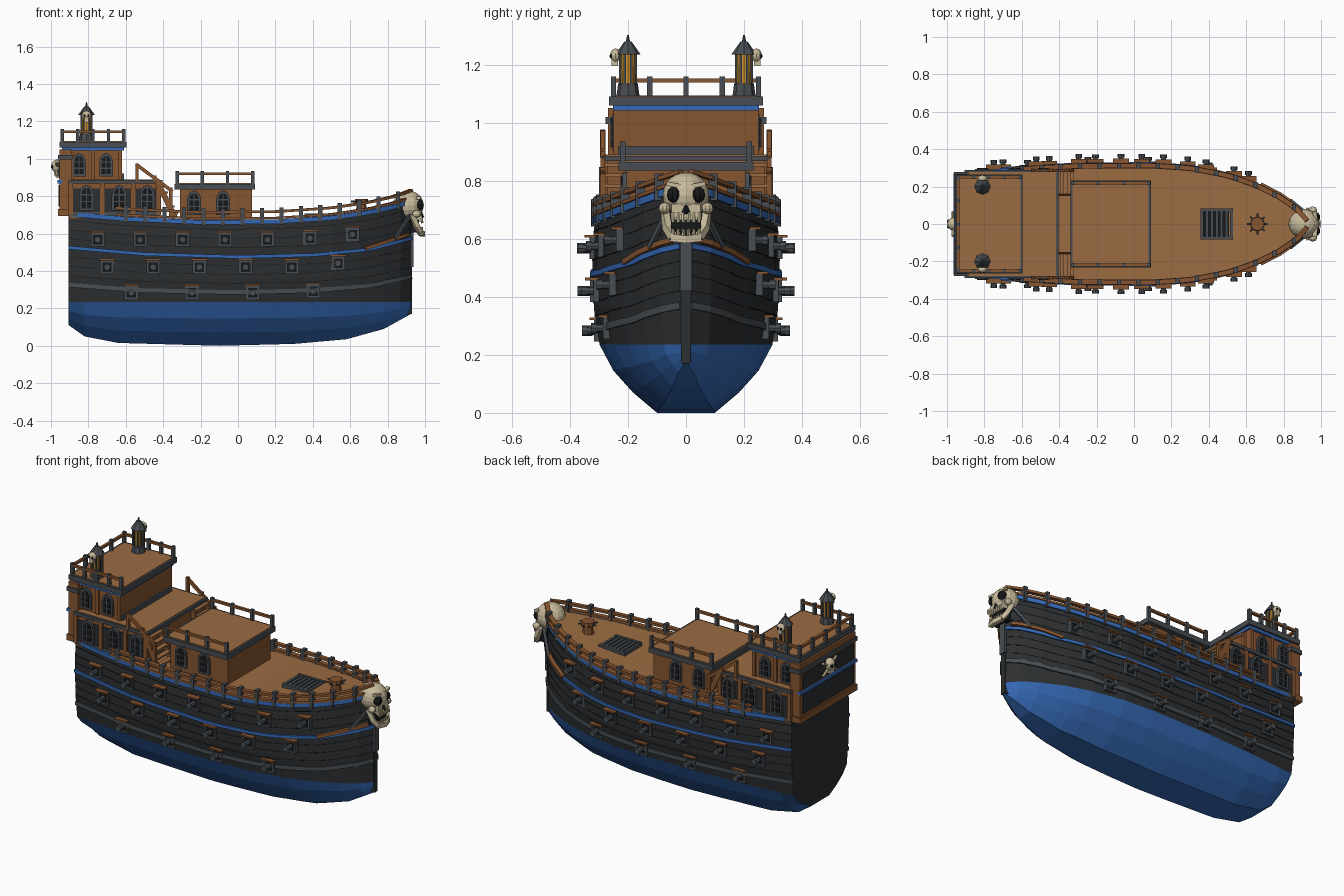
import bpy, bmesh, math
from mathutils import Vector, Matrix

if "Cube" in bpy.data.objects:
    bpy.data.objects.remove(bpy.data.objects["Cube"])

COL = dict(deck=(.33, .15, .055), wood=(.24, .09, .03), black=(.025, .028, .03), blue=(.035, .14, .46),
           grey=(.065, .075, .085), dark=(.008, .009, .01), bone=(.58, .5, .33), gold=(.7, .33, .03))
MATS = {}
for n, c in COL.items():
    MATS[n] = bpy.data.materials.new(n)
    MATS[n].diffuse_color = (*c, 1)
parts = []

def part(name, mat):
    bm = bmesh.new()
    parts.append((name, mat, bm))
    return bm

def box(bm, x0, x1, y0, y1, z0, z1):
    m = Matrix.Translation(((x0+x1)/2, (y0+y1)/2, (z0+z1)/2)) @ Matrix.Diagonal((abs(x1-x0), abs(y1-y0), abs(z1-z0), 1))
    bmesh.ops.create_cube(bm, size=1, matrix=m)

def cone(bm, p, q, r1, r2, seg=8):
    p, q = Vector(p), Vector(q)
    rot = (q-p).to_track_quat('Z', 'Y').to_matrix().to_4x4()
    bmesh.ops.create_cone(bm, cap_ends=True, segments=seg, radius1=r1, radius2=r2, depth=(q-p).length,
                          matrix=Matrix.Translation((p+q)/2) @ rot)

def ball(bm, c, r, seg=12):
    bmesh.ops.create_uvsphere(bm, u_segments=seg, v_segments=seg*2//3, radius=1,
                              matrix=Matrix.Translation(c) @ Matrix.Diagonal((*r, 1)))

def sweep(bm, pts, w, h):
    """Rectangular bar along a path, w sideways and h upwards."""
    pts = [Vector(p) for p in pts]
    rings = []
    for i, p in enumerate(pts):
        t = pts[min(i+1, len(pts)-1)] - pts[max(i-1, 0)]
        n = Vector((-t.y, t.x, 0)).normalized()
        up = t.cross(n).normalized()
        rings.append([bm.verts.new(p + n*a*w/2 + up*b*h/2) for a, b in ((1, 1), (-1, 1), (-1, -1), (1, -1))])
    for a, b in zip(rings, rings[1:]):
        for j in range(4):
            bm.faces.new((a[j], a[j-1], b[j-1], b[j]))
    bm.faces.new(rings[0])
    bm.faces.new(rings[-1])

def lerp(tab, x):
    if x <= tab[0][0]: return tab[0][1]
    for (a, u), (b, v) in zip(tab, tab[1:]):
        if x <= b: return u + (v-u)*(x-a)/(b-a)
    return tab[-1][1]

# hull lines: half beam, keel height, sheer height
BEAM = [(-.905, .275), (-.6, .303), (-.3, .32), (.1, .322), (.3, .308), (.5, .268), (.65, .215), (.78, .148), (.87, .085), (.925, .018)]
KEEL = [(-.905, .11), (-.82, .05), (-.64, .015), (-.1, 0), (.3, .01), (.58, .035), (.78, .09), (.925, .17)]
SHEER = [(-.905, .715), (-.6, .69), (-.2, .672), (.2, .675), (.5, .695), (.7, .725), (.85, .76), (.925, .79)]
MIDWALE = [(-.905, .525), (-.5, .49), (0, .475), (.4, .485), (.7, .515), (.925, .575)]
LOWWALE = [(-.905, .325), (-.5, .295), (0, .285), (.4, .295), (.7, .32), (.925, .37)]
FR = (.31, .57, .78, .925, .985, 1.0, 1.0, .97)
XS = sorted({p[0] for t in (BEAM, KEEL, SHEER) for p in t})

def section(x):
    w, k, s = lerp(BEAM, x), lerp(KEEL, x), lerp(SHEER, x)
    d, e = .235-k, s-.235
    zs = (k, k+.3*d, k+.62*d, .235, .235+.28*e, .235+.55*e, .235+.8*e, s)
    return [(z, w*f) for z, f in zip(zs, FR)]

def hull_y(x, z): return lerp(section(x), z)

def hull_skin(bm, lo, hi):
    for s in (1, -1):
        rows = [[bm.verts.new((x, s*y, z)) for z, y in section(x)[lo:hi]] for x in XS]
        for a, b in zip(rows, rows[1:]):
            for j in range(len(a)-1):
                bm.faces.new((a[j], a[j+1], b[j+1], b[j]))

def bridge(bm, lvl, dz=0):
    rows = [[bm.verts.new((x, s*section(x)[lvl][1], section(x)[lvl][0]+dz)) for s in (1, -1)] for x in XS]
    for a, b in zip(rows, rows[1:]):
        bm.faces.new((a[0], a[1], b[1], b[0]))

lower = part("hull_bottom", 'blue')
hull_skin(lower, 0, 4)
bridge(lower, 0)
upper = part("hull_topsides", 'black')
hull_skin(upper, 3, 8)
for x in (XS[0], XS[-1]):      # transom and stem face
    sec = section(x)
    upper.faces.new([upper.verts.new((x, y, z)) for z, y in sec] + [upper.verts.new((x, -y, z)) for z, y in sec[::-1]])
bridge(part("main_deck", 'deck'), 7, -.002)

# wales, stripes and plank seams along both sides
PATH = [-.905 + 1.83*i/36 for i in range(37)]
blue_trim, wale, seams = part("blue_stripes", 'blue'), part("lower_wale", 'grey'), part("plank_seams", 'dark')
rail, posts = part("bulwark_rail", 'wood'), part("bulwark_posts", 'grey')

def strake(bm, zf, s, t, h, out=0.0, xs=PATH):
    sweep(bm, [(x, s*(hull_y(x, zf(x))+out), zf(x)) for x in xs], t, h)

for s in (1, -1):
    strake(blue_trim, lambda x: lerp(SHEER, x)-.012, s, .022, .024)
    strake(blue_trim, lambda x: lerp(MIDWALE, x), s, .018, .018)
    strake(wale, lambda x: lerp(LOWWALE, x), s, .016, .024)
    for f in (.25, .5, .75):
        strake(seams, lambda x: lerp(MIDWALE, x)*(1-f)+lerp(SHEER, x)*f, s, .004, .003)
        strake(seams, lambda x: lerp(LOWWALE, x)*(1-f)+lerp(MIDWALE, x)*f, s, .004, .003)
    rx = [x for x in PATH if x > -.66]
    strake(rail, lambda x: lerp(SHEER, x)+.042, s, .026, .014, 0, rx)
    strake(rail, lambda x: lerp(SHEER, x)+.008, s, .03, .012, 0, rx)
    for i in range(15):
        x = -.6 + i*.104
        z, y = lerp(SHEER, x), s*hull_y(x, 1)
        box(posts, x-.011, x+.011, y-.016, y+.016, z-.03, z+.062)
    # head knees running to the figurehead
    strake(rail, lambda x: .52+(x-.68)*.33, s, .02, .018, .012, [.68, .73, .78, .83, .88, .91])
    sweep(posts, [(.84, s*.125, .57), (.92, s*.06, .70)], .016, .016)
stem = part("stem_post", 'grey')
box(stem, .90, .937, -.02, .02, .42, .79)
box(upper, .90, .93, -.016, .016, .17, .42)

# gun ports and cannons
frames, holes, guns, lids = part("port_frames", 'grey'), part("port_holes", 'dark'), part("cannons", 'grey'), part("port_lids", 'wood')
ROWS = [(-.75, .227, 7, .567), (-.70, .247, 6, .42), (-.57, .324, 4, .283)]
for x0, dx, n, zr in ROWS:
    for i in range(n):
        x = x0 + i*dx
        z = zr + max(0, x-.3)*.09
        y = hull_y(x, z)
        for s in (1, -1):
            box(holes, x-.03, x+.03, s*(y-.02), s*(y+.004), z-.03, z+.03)
            for d in (-.031, .031):
                box(frames, x+d-.006, x+d+.006, s*(y-.02), s*(y+.012), z-.037, z+.037)
                box(frames, x-.037, x+.037, s*(y-.02), s*(y+.012), z+d-.006, z+d+.006)
            box(lids, x-.042, x+.042, s*(y-.01), s*(y+.028), z+.037, z+.046)
            cone(guns, (x, s*(y-.02), z), (x, s*(y+.052), z), .016, .013)
            cone(guns, (x, s*(y+.034), z), (x, s*(y+.054), z), .018, .018)

# cabins
walls, floors, slabs = part("cabin_walls", 'wood'), part("cabin_roofs", 'deck'), part("cabin_trim", 'grey')
panels, panes = part("cabin_panels", 'black'), part("window_panes", 'dark')

def roof(x0, x1, y, z0, z1):
    box(slabs, x0, x1, -y, y, z0, z1)
    box(floors, x0+.012, x1-.012, -y+.012, y-.012, z1-.01, z1+.004)

box(walls, -.31, .075, -.205, .205, .66, .84)
roof(-.34, .09, .232, .835, .865)
box(walls, -.9, -.42, -.275, .275, .68, .88)
roof(-.905, -.405, .29, .868, .886)
box(slabs, -.905, -.415, -.283, .283, .69, .715)
box(walls, -.9, -.62, -.24, .24, .88, 1.06)
box(slabs, -.63, -.61, -.235, .235, .89, .92)
roof(-.955, -.595, .265, 1.06, 1.09)
box(blue_trim, -.94, -.61, -.252, .252, 1.043, 1.06)
# stern gallery overhanging the transom
box(walls, -.955, -.89, -.268, .268, .70, 1.05)
box(slabs, -.962, -.885, -.277, .277, .995, 1.02)
box(walls, -.963, -.885, -.277, .277, .695, .73)
box(panels, -.96, -.94, -.245, .245, .745, .86)
box(panels, -.96, -.94, -.245, .245, .895, .985)
box(blue_trim, -.965, -.94, -.27, .27, .868, .886)

def arch(bm, x, z, w, h, y0, y1):
    prof = [(-w/2, 0), (w/2, 0)] + [(w/2*math.cos(a), h-w*.7+w*.7*math.sin(a)) for a in [math.pi*i/6 for i in range(7)]]
    a, b = ([bm.verts.new((x+u, y, z+v)) for u, v in prof] for y in (y0, y1))
    bm.faces.new(a)
    bm.faces.new(b)
    for i in range(len(prof)):
        bm.faces.new((a[i-1], a[i], b[i], b[i-1]))

def window(x, z, w, h, y):
    for s in (1, -1):
        arch(slabs, x, z, w, h, s*(y-.01), s*(y+.014))
        arch(panes, x, z+.012, w-.024, h-.026, s*y, s*(y+.017))
        box(slabs, x-.003, x+.003, s*y, s*(y+.02), z+.01, z+h-.012)
        for f in (.35, .62):
            box(slabs, x-w*.36, x+w*.36, s*y, s*(y+.02), z+h*f-.003, z+h*f+.003)

for x in (-.235, -.08): window(x, .70, .075, .13, .205)
for x in (-.81, -.635, -.485): window(x, .722, .08, .138, .28)
for x in (-.85, -.705): window(x, .905, .072, .125, .24)
for s in (1, -1):
    box(panels, -.89, -.43, s*.27, s*.28, .715, .84)
    for x in (-.895, -.725, -.56, -.425):
        box(walls, x-.012, x+.012, s*.27, s*.288, .70, .87)
    for x in (-.89, -.775, -.63):
        box(walls, x-.01, x+.01, s*.23, s*.25, .885, 1.045)

# roof railings
def railing(pts, z, n):
    sweep(rail, [(x, y, z+.055) for x, y in pts], .016, .014)
    for (a, b), (c, d) in zip(pts, pts[1:]):
        for i in range(n+1):
            x, y = a+(c-a)*i/n, b+(d-b)*i/n
            box(posts, x-.009, x+.009, y-.009, y+.009, z-.005, z+.07)

for s in (1, -1):
    railing([(-.325, s*.218), (.078, s*.218)], .865, 3)
    railing([(-.94, s*.25), (-.61, s*.25)], 1.09, 4)
    # stairs to the quarterdeck with handrail
    for i in range(5):
        box(floors, -.42+i*.017, -.39+i*.017, s*.16, s*.28, .85-i*.037, .862-i*.037)
    for y in (.155, .285):
        sweep(rail, [(-.43, s*y, .875), (-.335, s*y, .68)], .012, .03)
    sweep(rail, [(-.545, s*.287, .97), (-.35, s*.287, .825)], .014, .018)
    for x, z0, z1 in ((-.54, .88, .975), (-.445, .88, .91), (-.36, .68, .845)):
        box(rail, x-.009, x+.009, s*.278, s*.296, z0, z1)
railing([(-.94, -.25), (-.94, .25)], 1.09, 4)

# deck grating and capstan
grate = part("hatch_grating", 'grey')
for y in (-.075, .075): box(grate, .355, .53, y-.008, y+.008, .67, .708)
for i in range(7):
    x = .363 + i*.0265
    box(grate, x-.008, x+.008, -.075, .075, .67, .705)
box(panes, .36, .525, -.07, .07, .67, .694)
cap = part("capstan", 'wood')
cone(cap, (.66, 0, .69), (.66, 0, .765), .038, .024, 10)
cone(cap, (.66, 0, .76), (.66, 0, .785), .04, .036, 10)
for i in range(4):
    a = math.pi*i/4
    c, d = .055*math.cos(a), .055*math.sin(a)
    cone(grate, (.66-c, -d, .772), (.66+c, d, .772), .005, .005, 6)

# skulls: figurehead, stern emblem, lantern badges
bone, sockets = part("skull_bone", 'bone'), part("skull_sockets", 'dark')
ball(bone, (.91, 0, .75), (.083, .08, .08), 16)
box(bone, .92, .98, -.05, .05, .665, .72)
box(sockets, .92, .968, -.052, .052, .605, .675)
cone(sockets, (.975, 0, .685), (.975, 0, .73), .022, .004, 4)
for s in (1, -1):
    ball(sockets, (.967, s*.039, .752), (.028, .027, .029), 10)
    ball(bone, (.955, s*.074, .705), (.024, .02, .02), 10)
    sweep(bone, [(.97, s*.02, .782), (.965, s*.066, .79)], .024, .014)
    sweep(bone, [(.93, s*.073, .70), (.955, s*.066, .64), (.975, s*.045, .605)], .024, .026)
sweep(bone, [(.975, -.05, .604), (.988, 0, .598), (.975, .05, .604)], .026, .026)
for i in range(6):
    y = -.045 + i*.018
    cone(bone, (.98, y, .69), (.985, y, .655), .009, .006, 6)
    cone(bone, (.98, y, .608), (.985, y, .635), .008, .005, 6)
ball(bone, (-.968, 0, .96), (.03, .035, .036))
box(bone, -.985, -.955, -.02, .02, .91, .94)
for s in (1, -1):
    ball(sockets, (-.992, s*.014, .957), (.009, .01, .011), 8)
    cone(bone, (-.968, -s*.065, .905), (-.968, s*.065, .985), .008, .008, 6)
    ball(bone, (-.81, s*.243, 1.232), (.026, .018, .024))
    box(bone, -.822, -.798, s*.235, s*.257, 1.195, 1.22)
    for d in (-.01, .01): ball(sockets, (-.81+d, s*.258, 1.23), (.007, .006, .008), 8)

# stern lanterns
lamp, glow = part("lantern_frames", 'grey'), part("lantern_glass", 'gold')
for s in (1, -1):
    y = s*.2
    cone(lamp, (-.81, y, 1.09), (-.81, y, 1.135), .04, .034)
    cone(glow, (-.81, y, 1.13), (-.81, y, 1.24), .027, .029)
    cone(lamp, (-.81, y, 1.235), (-.81, y, 1.28), .044, .012)
    cone(lamp, (-.81, y, 1.275), (-.81, y, 1.302), .008, .003)
    for i in range(8):
        a = math.pi*(i+.5)/4
        u, v = -.81+.03*math.cos(a), y+.03*math.sin(a)
        box(lamp, u-.004, u+.004, v-.004, v+.004, 1.13, 1.24)

# turn every part into an object
for name, mat, bm in parts:
    if name.startswith("hull"):
        bmesh.ops.remove_doubles(bm, verts=bm.verts, dist=1e-5)
    bmesh.ops.recalc_face_normals(bm, faces=bm.faces)
    if name == "main_deck" and sum(f.normal.z for f in bm.faces) < 0:
        bmesh.ops.reverse_faces(bm, faces=bm.faces)
    me = bpy.data.meshes.new(name)
    bm.to_mesh(me)
    bm.free()
    me.materials.append(MATS[mat])
    bpy.context.collection.objects.link(bpy.data.objects.new(name, me))

for m in bpy.data.materials:
    if m.users and not m.is_grease_pencil:
        m.use_nodes = True
        m.node_tree.nodes["Principled BSDF"].inputs["Base Color"].default_value = m.diffuse_color
